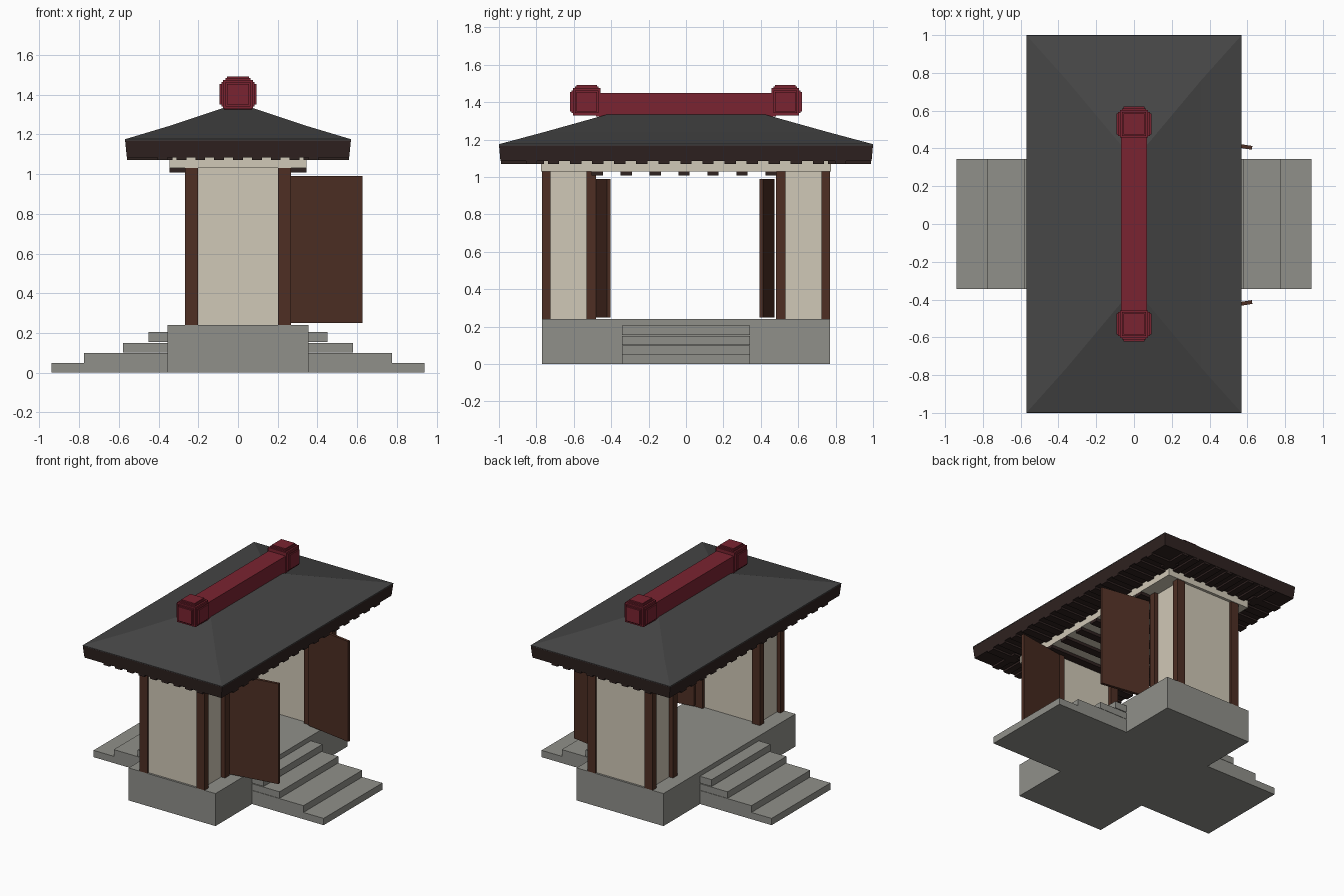
import bpy, bmesh, math
from mathutils import Matrix

if "Cube" in bpy.data.objects:
    bpy.data.objects.remove(bpy.data.objects["Cube"])


def srgb(r, g, b):
    f = lambda c: (c / 255 / 12.92) if c < 10 else ((c / 255 + 0.055) / 1.055) ** 2.4
    return (f(r), f(g), f(b), 1)


def material(name, rgb):
    m = bpy.data.materials.new(name)
    m.diffuse_color = srgb(*rgb)
    m.use_nodes = True
    m.node_tree.nodes["Principled BSDF"].inputs["Base Color"].default_value = m.diffuse_color
    return m


STONE = material("grey stone", (144, 144, 138))
CREAM = material("cream plaster", (208, 200, 183))
BROWN = material("brown wood", (78, 47, 36))
DARK = material("dark brown wood", (47, 34, 32))
TILE = material("charcoal roof", (70, 70, 70))
RED = material("red ridge", (122, 36, 49))


def finish(name, bm, mat):
    bmesh.ops.recalc_face_normals(bm, faces=bm.faces)
    me = bpy.data.meshes.new(name)
    bm.to_mesh(me)
    bm.free()
    me.materials.append(mat)
    ob = bpy.data.objects.new(name, me)
    bpy.context.collection.objects.link(ob)
    return ob


def add_box(bm, x0, x1, y0, y1, z0, z1):
    m = Matrix.Translation(((x0 + x1) / 2, (y0 + y1) / 2, (z0 + z1) / 2)) \
        @ Matrix.Diagonal((abs(x1 - x0), abs(y1 - y0), abs(z1 - z0), 1))
    bmesh.ops.create_cube(bm, size=1, matrix=m)


def boxes(name, mat, items):
    bm = bmesh.new()
    for it in items:
        add_box(bm, *it)
    return finish(name, bm, mat)


def rings(name, mat, levels):
    # stacked rectangles (half x, half y, z) joined into a closed solid
    bm = bmesh.new()
    loops = [[bm.verts.new((sx * hx, sy * hy, z))
              for sx, sy in ((-1, -1), (1, -1), (1, 1), (-1, 1))] for hx, hy, z in levels]
    for a, b in zip(loops, loops[1:]):
        for i in range(4):
            j = (i + 1) % 4
            bm.faces.new((a[i], a[j], b[j], b[i]))
    bm.faces.new(loops[0][::-1])
    bm.faces.new(loops[-1])
    return finish(name, bm, mat)


# stone plinth and the stairs through both sides
boxes("plinth", STONE, [(-0.355, 0.355, -0.77, 0.77, 0, 0.24)])
for i, (reach, z0, z1) in enumerate(((0.94, 0, 0.05), (0.775, 0.05, 0.10),
                                     (0.58, 0.102, 0.15), (0.45, 0.155, 0.205))):
    boxes(f"step_{i + 1}", STONE, [(s * 0.34, s * reach, -0.343, 0.343, z0, z1) for s in (-1, 1)])

# end wall blocks with four corner posts each
for side, s in (("front", -1), ("back", 1)):
    boxes(side + "_wall", CREAM, [(-0.235, 0.235, s * 0.505, s * 0.755, 0.235, 1.035)])
    boxes(side + "_posts", BROWN, [(t * 0.202, t * 0.266, s * y0, s * y1, 0.235, 1.035)
                                   for t in (-1, 1) for y0, y1 in ((0.482, 0.532), (0.725, 0.77))])

# open doors, slightly turned inward, on the +x side
for side, s, y0 in (("front", -1, 0.472), ("back", 1, 0.462)):
    bm = bmesh.new()
    add_box(bm, 0, 0.37, -0.01, 0.01, 0.25, 0.99)
    bmesh.ops.transform(bm, verts=bm.verts, matrix=Matrix.Translation((0.26, s * y0, 0))
                        @ Matrix.Rotation(-s * 0.16, 4, 'Z'))
    finish(side + "_door", bm, BROWN)

# ceiling slab and joists below it
boxes("ceiling_slab", CREAM, [(-0.345, 0.345, -0.775, 0.775, 1.03, 1.088)])
boxes("ceiling_joists", DARK, [(-0.345, 0.345, -0.475 + i * 0.155 - 0.03, -0.475 + i * 0.155 + 0.03,
                                1.008, 1.032) for i in range(7)])

# eave rafters on all four sides
side_rafters = [(t * 0.33, t * 0.56, i * 0.118 - 0.03, i * 0.118 + 0.03, 1.071, 1.092)
                for t in (-1, 1) for i in range(-7, 8)]
end_rafters = [(i * 0.095 - 0.025, i * 0.095 + 0.025, t * 0.76, t * 0.99, 1.071, 1.092)
               for t in (-1, 1) for i in range(-4, 5)]
boxes("side_rafters", DARK, [(a, b, c, d, e, f) for a, b, c, d, e, f in side_rafters])
boxes("end_rafters", DARK, end_rafters)

# roof: dark fascia and hipped tile surface with a slight bend
rings("fascia", DARK, [(0.56, 0.992, 1.085), (0.569, 1.0, 1.173)])
rings("roof", TILE, [(0.57, 1.0, 1.17), (0.569, 0.999, 1.176), (0.355, 0.76, 1.24), (0.07, 0.42, 1.335)])

# ridge beam and end ornaments with raised plates
boxes("ridge", RED, [(-0.07, 0.07, -0.48, 0.48, 1.325, 1.45)])
for side, s in (("front", -1), ("back", 1)):
    c = s * 0.53
    items = [(-0.075, 0.075, c - 0.073, c + 0.073, 1.33, 1.475)]
    for grow, inset in ((0.009, 0.012), (0.018, 0.02)):
        w = 0.075 - inset
        items += [(-0.075 - grow, 0.075 + grow, c - w, c + w, 1.33 + inset, 1.475 - inset),
                  (-w, w, c, c + s * (0.073 + grow), 1.33 + inset, 1.475 - inset),
                  (-w, w, c - w, c + w, 1.40, 1.475 + grow)]
    boxes(side + "_ridge_ornament", RED, items)
